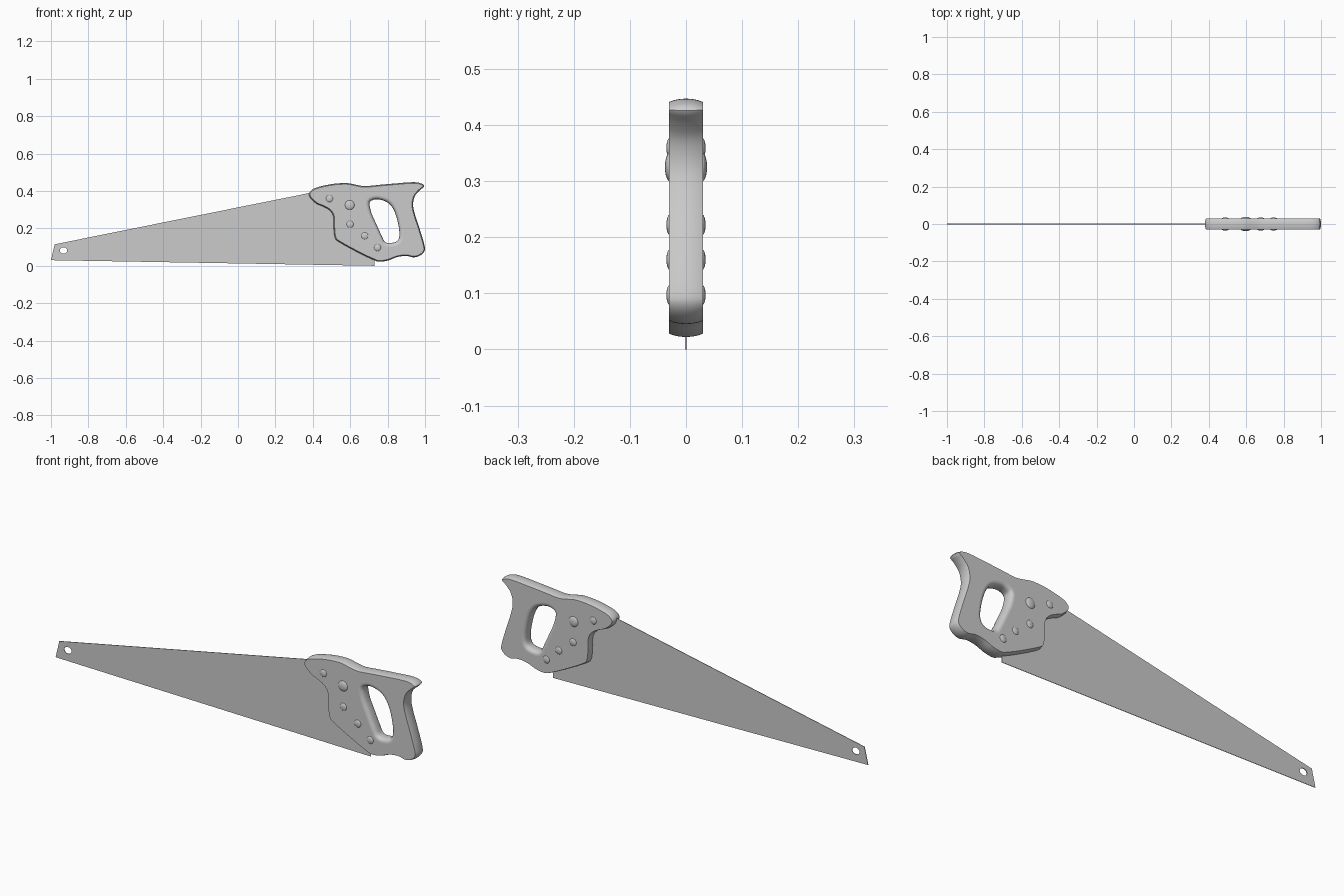
import bpy, bmesh, math
from mathutils import Vector

if "Cube" in bpy.data.objects:
    bpy.data.objects.remove(bpy.data.objects["Cube"])

grey = bpy.data.materials.new("plain grey")
grey.diffuse_color = (0.6, 0.6, 0.6, 1)
grey.use_nodes = True
grey.node_tree.nodes["Principled BSDF"].inputs["Base Color"].default_value = grey.diffuse_color


def finish(bm, name):
    bmesh.ops.recalc_face_normals(bm, faces=bm.faces)
    me = bpy.data.meshes.new(name)
    bm.to_mesh(me)
    bm.free()
    me.materials.append(grey)
    ob = bpy.data.objects.new(name, me)
    bpy.context.collection.objects.link(ob)
    bpy.ops.object.select_all(action='DESELECT')
    ob.select_set(True)
    bpy.context.view_layer.objects.active = ob
    bpy.ops.object.shade_smooth_by_angle(angle=math.radians(35))
    return ob


def smooth_loop(pts, n=4):
    """Closed Catmull-Rom curve through the points."""
    p = [Vector(q) for q in pts]
    out = []
    for i in range(len(p)):
        a, b, c, d = (p[(i + k) % len(p)] for k in (-1, 0, 1, 2))
        for j in range(n):
            t = j / n
            out.append(0.5 * (2 * b + (c - a) * t + (2 * a - 5 * b + 4 * c - d) * t * t
                              + (3 * b - a - 3 * c + d) * t ** 3))
    return out


def inset(loop, d, hole):
    """Move a loop into the material by distance d."""
    n = len(loop)
    area = sum(loop[i - 1].x * loop[i].y - loop[i].x * loop[i - 1].y for i in range(n))
    s = (1 if area > 0 else -1) * (-1 if hole else 1)
    out = []
    for i in range(n):
        t = (loop[(i + 1) % n] - loop[i - 1]).normalized()
        out.append(loop[i] + Vector((-t.y, t.x)) * d * s)
    return out


def plate(name, loops):
    """loops: (points, is_hole, half profile of (y, inset)); walls plus two caps."""
    bm = bmesh.new()
    caps = ([], [])
    for pts, hole, half in loops:
        prof = [(-y, d) for y, d in reversed(half)] + [(y, d) for y, d in half if y > 0]
        if half[0][0] > 0:
            prof = [(-y, d) for y, d in reversed(half)] + list(half)
        rings = [[bm.verts.new((q.x, y, q.y)) for q in inset(pts, d, hole)] for y, d in prof]
        n = len(pts)
        for a, b in zip(rings, rings[1:]):
            for i in range(n):
                bm.faces.new((a[i - 1], a[i], b[i], b[i - 1]))
        for cap, ring in zip(caps, (rings[0], rings[-1])):
            cap += [bm.edges.get((ring[i - 1], ring[i])) for i in range(n)]
    for cap, ny in zip(caps, (-1, 1)):
        bmesh.ops.triangle_fill(bm, edges=cap, use_beauty=True, normal=(0, ny, 0))
    return finish(bm, name)


# Blade: thin tapered sheet with a hanging hole near the tip
blade = [(-1, .03), (.73, 0), (.73, .06), (.66, .16), (.55, .36), (.5, .413), (-.98, .115)]
hang = [Vector((-.933 + .02 * math.cos(k * math.tau / 24), .082 + .017 * math.sin(k * math.tau / 24)))
        for k in range(24)]
thin = [(.0015, 0)]
plate("blade", [([Vector(q) for q in blade], False, thin), (hang, True, thin)])

# Handle: crowned rim outside, rounded finger hole inside
outline = [(.38, .387), (.402, .411), (.446, .426), (.516, .439), (.585, .442), (.633, .433),
           (.68, .426), (.756, .433), (.836, .440), (.927, .447), (.972, .443), (.996, .426),
           (.970, .402), (.945, .371), (.936, .323), (.949, .265), (.972, .195), (.997, .11),
           (.997, .078), (.972, .054), (.938, .045), (.9, .053), (.852, .047), (.804, .029),
           (.756, .022), (.724, .032), (.65, .067), (.542, .126), (.518, .152), (.511, .206),
           (.509, .265), (.489, .297), (.452, .318), (.425, .329), (.404, .345), (.386, .363)]
finger = [(.703, .334), (.719, .351), (.751, .355), (.799, .339), (.831, .302), (.852, .243),
          (.863, .174), (.855, .136), (.826, .123), (.788, .126), (.767, .163), (.74, .222),
          (.714, .281)]
rim = [(0, 0), (.012, .001), (.022, .003), (.03, .006)]
round_in = [(0, 0), (.012, .001), (.020, .003), (.026, .008), (.029, .014), (.03, .020), (.03, .023)]
plate("handle", [(smooth_loop(outline), False, rim), (smooth_loop(finger), True, round_in)])

# Domed rivets on both faces
rivets = [(.489, .359, .019), (.597, .325, .026), (.599, .222, .019),
          (.678, .16, .019), (.746, .097, .019)]
for i, (x, z, r) in enumerate(rivets):
    for side, sy in (("front", -1), ("back", 1)):
        bm = bmesh.new()
        bmesh.ops.create_uvsphere(bm, u_segments=24, v_segments=12, radius=1)
        bmesh.ops.scale(bm, vec=(r, r * .37, r), verts=bm.verts)
        bmesh.ops.translate(bm, vec=(x, sy * .028, z), verts=bm.verts)
        finish(bm, f"rivet_{side}_{i + 1}")
